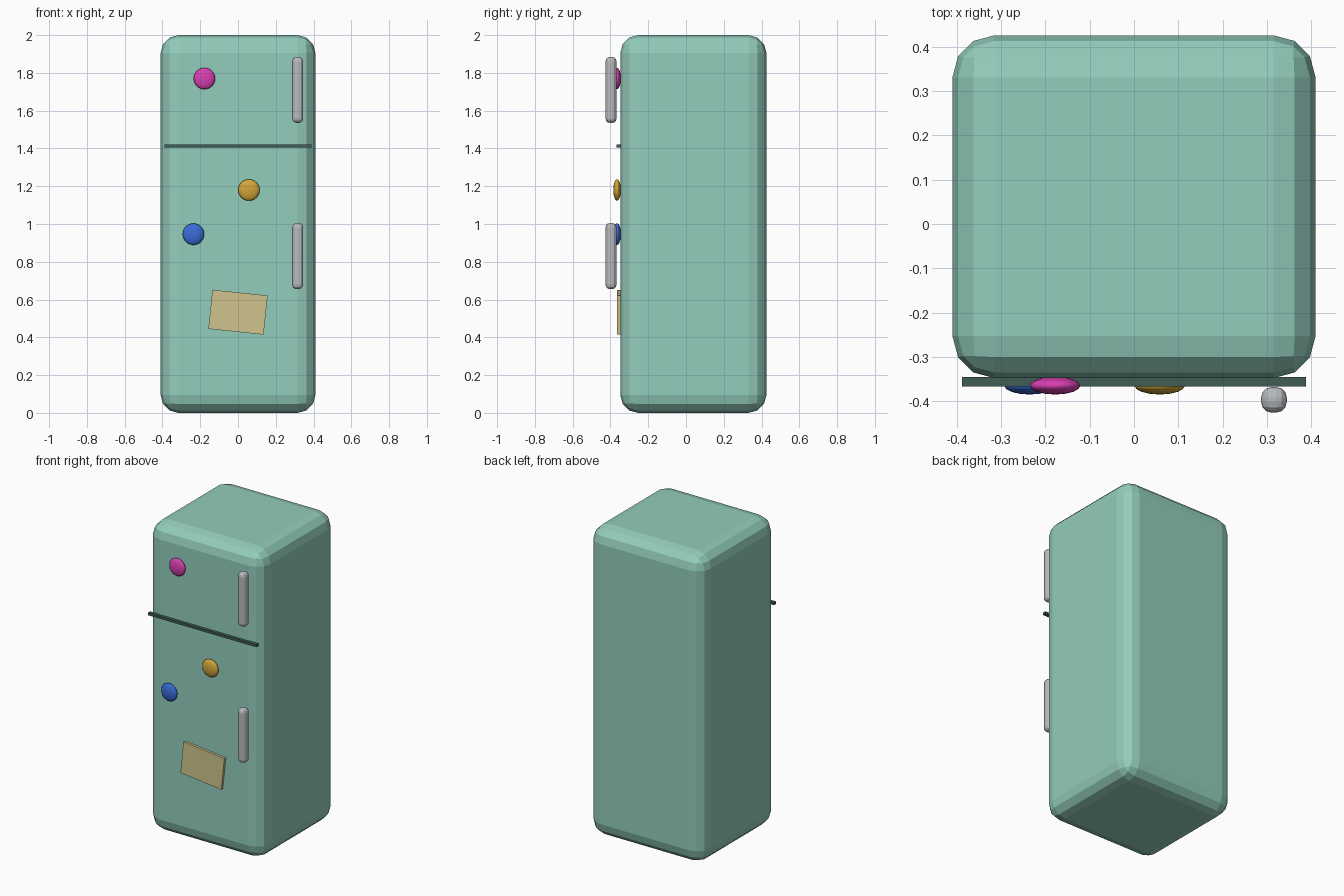
import bpy, math

cube = bpy.data.objects.get("Cube")
if cube:
    bpy.data.objects.remove(cube, do_unlink=True)


def material(name, r, g, b):
    mat = bpy.data.materials.new(name)
    mat.use_nodes = True
    mat.diffuse_color = (r, g, b, 1)
    bsdf = mat.node_tree.nodes["Principled BSDF"]
    bsdf.inputs["Base Color"].default_value = (r, g, b, 1)
    bsdf.inputs["Roughness"].default_value = 0.6
    return mat


mint = material("mint enamel", 0.29, 0.61, 0.50)
gasket = material("dark green seam", 0.05, 0.11, 0.09)
steel = material("steel grey", 0.48, 0.49, 0.51)
pink = material("magenta", 0.70, 0.05, 0.44)
gold = material("gold", 0.65, 0.38, 0.04)
blue = material("blue", 0.04, 0.15, 0.68)
paper = material("paper cream", 0.62, 0.56, 0.27)


def box(name, centre, size, mat, bevel=0, tilt=0):
    bpy.ops.mesh.primitive_cube_add(size=1, location=centre)
    ob = bpy.context.object
    ob.name = name
    ob.scale = size
    bpy.ops.object.transform_apply(location=False, rotation=False, scale=True)
    ob.rotation_euler.y = math.radians(tilt)
    ob.data.materials.append(mat)
    if bevel:
        mod = ob.modifiers.new("rounded edges", "BEVEL")
        mod.width = bevel
        mod.segments = 3
    return ob


def magnet(name, x, z, mat):
    bpy.ops.mesh.primitive_uv_sphere_add(
        segments=16, ring_count=12, radius=1, location=(x, -0.365, z))
    ob = bpy.context.object
    ob.name = name
    ob.scale = (0.057, 0.02, 0.057)
    bpy.ops.object.transform_apply(location=False, rotation=False, scale=True)
    bpy.ops.object.shade_smooth()
    ob.data.materials.append(mat)


# Rounded cabinet and the line between the two doors
box("cabinet", (0, 0.039, 1), (0.82, 0.774, 2), mint, bevel=0.095)
box("door_seam", (0, -0.356, 1.412), (0.776, 0.022, 0.016), gasket)

# One handle per door
for name, z in (("freezer_handle", 1.71), ("fridge_handle", 0.83)):
    box(name, (0.316, -0.397, z), (0.058, 0.058, 0.35), steel, bevel=0.024)

# Magnets and a tilted note on the doors
magnet("pink_magnet", -0.178, 1.77, pink)
magnet("gold_magnet", 0.058, 1.18, gold)
magnet("blue_magnet", -0.236, 0.946, blue)
box("paper_note", (0, -0.355, 0.533), (0.294, 0.018, 0.208), paper, tilt=6)
